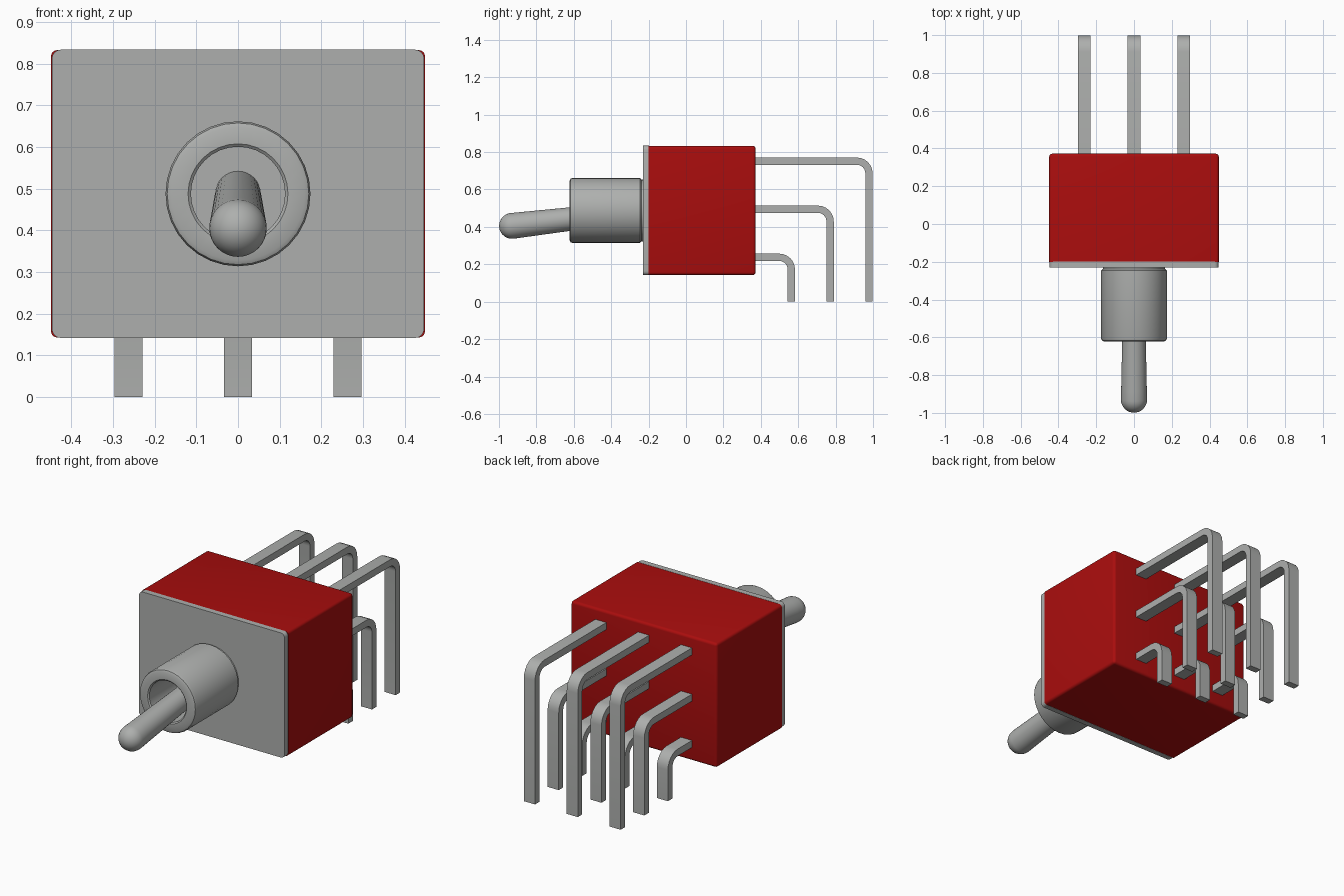
import bpy, bmesh, math
from mathutils import Matrix, Vector

if "Cube" in bpy.data.objects:
    bpy.data.objects.remove(bpy.data.objects["Cube"])


def material(name, rgb, metallic=0.0):
    m = bpy.data.materials.new(name)
    m.use_nodes = True
    m.diffuse_color = (*rgb, 1)
    m.node_tree.nodes["Principled BSDF"].inputs["Base Color"].default_value = (*rgb, 1)
    return m


METAL = material("grey metal", (0.42, 0.43, 0.42))
RED = material("red plastic", (0.40, 0.004, 0.004))


def finish(name, bm, mat, smooth=True):
    bmesh.ops.recalc_face_normals(bm, faces=bm.faces)
    mesh = bpy.data.meshes.new(name)
    bm.to_mesh(mesh)
    bm.free()
    mesh.materials.append(mat)
    ob = bpy.data.objects.new(name, mesh)
    bpy.context.collection.objects.link(ob)
    if smooth:
        bpy.ops.object.select_all(action="DESELECT")
        ob.select_set(True)
        bpy.context.view_layer.objects.active = ob
        bpy.ops.object.shade_smooth_by_angle(angle=math.radians(35))
    return ob


def box(name, lo, hi, mat, bevel, keep=lambda e: True):
    """Box between two corners, with the chosen edges rounded."""
    lo, hi = Vector(lo), Vector(hi)
    bm = bmesh.new()
    bmesh.ops.create_cube(bm, size=1, matrix=Matrix.Translation((lo + hi) / 2)
                          @ Matrix.Diagonal((*(hi - lo), 1)))
    bmesh.ops.bevel(bm, geom=[e for e in bm.edges if keep(e)], offset=bevel,
                    segments=4, profile=0.5, affect="EDGES")
    return finish(name, bm, mat)


def lathe(name, profile, mat, steps=32, closed=False):
    """Revolve (radius, y) points around the y axis."""
    bm = bmesh.new()
    verts = [bm.verts.new((r, y, 0)) for r, y in profile]
    pairs = list(zip(verts, verts[1:])) + ([(verts[-1], verts[0])] if closed else [])
    edges = [bm.edges.new(p) for p in pairs]
    bmesh.ops.spin(bm, geom=verts + edges, cent=(0, 0, 0), axis=(0, 1, 0),
                   angle=math.tau, steps=steps)
    bmesh.ops.remove_doubles(bm, verts=bm.verts, dist=1e-5)
    return finish(name, bm, mat)


def along_y(e):
    d = e.verts[0].co - e.verts[1].co
    return abs(d.y) > 1e-4


def not_front(e):
    return any(v.co.y > 0 for v in e.verts)


# Housing and face plate
box("housing", (-0.449, -0.20, 0.143), (0.449, 0.372, 0.833), RED, 0.015, not_front)
box("face_plate", (-0.447, -0.23, 0.142), (0.447, -0.199, 0.834), METAL, 0.022, along_y)

# Hollow bushing with softened rims
bushing = lathe("bushing", [
    (0.113, -0.225), (0.165, -0.225), (0.165, -0.238), (0.174, -0.246),
    (0.174, -0.606), (0.170, -0.617), (0.160, -0.622), (0.120, -0.622),
    (0.113, -0.616)], METAL, closed=True)
bushing.location.z = 0.488

# Tapered lever with a ball tip, tilted downwards
R, L = 0.069, 0.725
profile = [(0, 0), (0.054, 0), (0.068, -L + 0.05)]
profile += [(R * math.cos(a), -L - R * math.sin(a))
            for a in (math.pi / 2 * i / 8 for i in range(8))]
profile.append((0, -L - R))
lever = lathe("toggle_lever", profile, METAL)
lever.location = (0, -0.21, 0.490)
lever.rotation_euler.x = math.radians(6.7)


def pin(name, x, top, back):
    """Flat strip leaving the housing, bent down to the ground."""
    half, t, r, n = 0.034, 0.039, 0.085, 6
    arc = [math.pi / 2 * i / n for i in range(n + 1)]
    cy, cz = back - r, top - r
    outer = [(cy + r * math.sin(a), cz + r * math.cos(a)) for a in arc]
    inner = [(cy + (r - t) * math.sin(a), cz + (r - t) * math.cos(a)) for a in arc]
    points = ([(0.35, top)] + outer + [(back, 0), (back - t, 0)]
              + inner[::-1] + [(0.35, top - t)])
    bm = bmesh.new()
    face = bm.faces.new([bm.verts.new((x - half, y, z)) for y, z in points])
    new = bmesh.ops.extrude_face_region(bm, geom=[face])["geom"]
    bmesh.ops.translate(bm, vec=(2 * half, 0, 0),
                        verts=[v for v in new if isinstance(v, bmesh.types.BMVert)])
    finish(name, bm, METAL)


# Three rows of three bent pins
for row, top, back in (("upper", 0.771, 0.998), ("middle", 0.514, 0.790), ("lower", 0.257, 0.583)):
    for side, x in (("right", -0.263), ("centre", 0), ("left", 0.263)):
        pin(f"{row}_{side}_pin", x, top, back)
